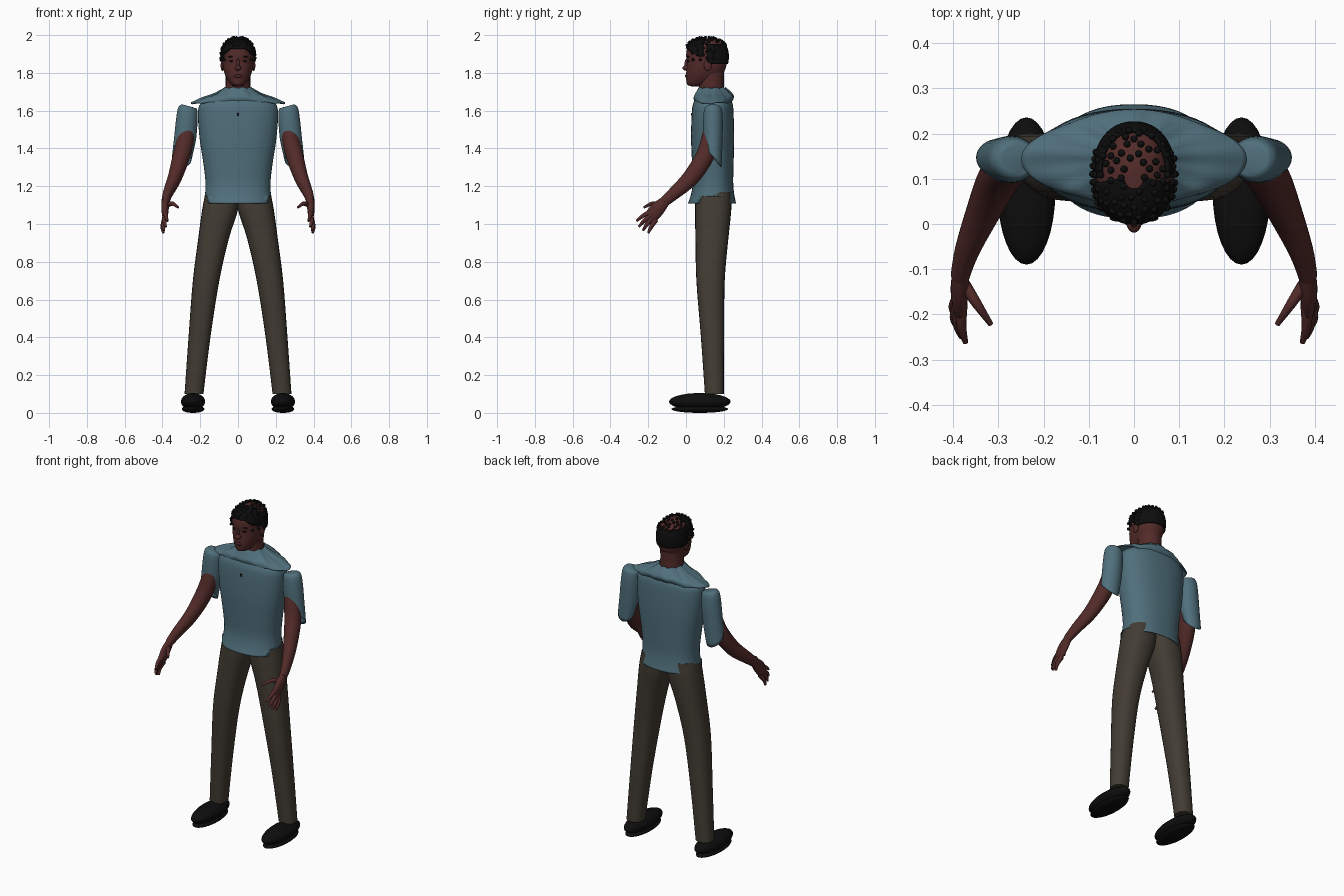
import bpy, bmesh, math, random
from mathutils import Vector, Matrix

cube = bpy.data.objects.get("Cube")
if cube:
    bpy.data.objects.remove(cube, do_unlink=True)
random.seed(4)


def material(name, rgb):
    m = bpy.data.materials.new(name)
    m.use_nodes = True
    m.diffuse_color = (*rgb, 1)
    bsdf = next(n for n in m.node_tree.nodes if n.type == 'BSDF_PRINCIPLED')
    bsdf.inputs["Base Color"].default_value = (*rgb, 1)
    bsdf.inputs["Roughness"].default_value = 0.8
    return m


SKIN = material("dark brown skin", (0.085, 0.024, 0.022))
LIPS = material("lip brown", (0.06, 0.016, 0.016))
SHIRT = material("dusty blue cloth", (0.08, 0.16, 0.2))
PANTS = material("olive brown cloth", (0.055, 0.045, 0.033))
BLACK = material("black", (0.004, 0.004, 0.004))


def finish(name, bm, mat, mirror=False):
    me = bpy.data.meshes.new(name)
    bm.to_mesh(me)
    bm.free()
    me.materials.append(mat)
    me.shade_smooth()
    me.set_sharp_from_angle(angle=math.radians(50))
    ob = bpy.data.objects.new(name, me)
    bpy.context.collection.objects.link(ob)
    if mirror:
        ob.modifiers.new("mirror", 'MIRROR').use_mirror_merge = False
    return ob


def smooth_path(rows, steps):
    """Catmull-Rom interpolation through rows of equal length."""
    out = []
    for i in range(len(rows) - 1):
        a, b, c, d = (rows[max(0, min(len(rows) - 1, i + k))] for k in (-1, 0, 1, 2))
        for s in range(steps):
            t = s / steps
            out.append([0.5 * (2 * q + (r - p) * t + (2 * p - 5 * q + 4 * r - w) * t * t
                               + (3 * q - p - 3 * r + w) * t ** 3)
                        for p, q, r, w in zip(a, b, c, d)])
    return out + [list(rows[-1])]


def loft(rows, seg=24, steps=4, power=2.0, follow=False, caps=(True, True)):
    """Skin of rings; each row is x, y, z, radius across, radius deep."""
    rows = smooth_path(rows, steps)
    mids = [Vector(r[:3]) for r in rows]
    bm = bmesh.new()
    rings = []
    for i, row in enumerate(rows):
        u, v = Vector((1, 0, 0)), Vector((0, 1, 0))
        if follow:
            t = (mids[min(i + 1, len(mids) - 1)] - mids[max(i - 1, 0)]).normalized()
            u = (u - t * u.dot(t)).normalized()
            v = t.cross(u)
        ring = []
        for k in range(seg):
            a = math.tau * k / seg
            c, s = math.cos(a), math.sin(a)
            c = math.copysign(abs(c) ** (2 / power), c)
            s = math.copysign(abs(s) ** (2 / power), s)
            ring.append(bm.verts.new(mids[i] + u * c * row[3] + v * s * row[4]))
        rings.append(ring)
    for lo, hi in zip(rings, rings[1:]):
        for k in range(seg):
            n = (k + 1) % seg
            bm.faces.new((lo[k], lo[n], hi[n], hi[k]))
    for on, ring in zip(caps, (rings[0], rings[-1])):
        if on:
            bm.faces.new(ring)
    bmesh.ops.recalc_face_normals(bm, faces=bm.faces)
    return bm


def blob(name, centre, radii, mat, mirror=False, seg=24):
    bm = bmesh.new()
    bmesh.ops.create_uvsphere(bm, u_segments=seg, v_segments=seg // 2, radius=1,
                              matrix=Matrix.Translation(centre) @ Matrix.Diagonal((*radii, 1)))
    return finish(name, bm, mat, mirror)


# Shoes
blob("shoe_upper", (0.238, 0.073, 0.06), (0.064, 0.163, 0.045), BLACK, True, 32)
blob("shoe_sole", (0.238, 0.073, 0.02), (0.06, 0.15, 0.02), BLACK, True, 32)

# Trousers
leg = [(0.233, 0.15, 0.1, 0.05, 0.05), (0.204, 0.14, 0.4, 0.058, 0.061),
       (0.169, 0.13, 0.7, 0.07, 0.075), (0.13, 0.137, 0.92, 0.081, 0.087),
       (0.094, 0.144, 1.08, 0.095, 0.096), (0.085, 0.145, 1.17, 0.086, 0.092)]
finish("trouser_leg", loft(leg, power=2.3), PANTS, True)

# Shirt body, with slits at both sides of the hem
body = [(0, 0.138, 1.11, 0.178, 0.127), (0, 0.141, 1.16, 0.174, 0.114),
        (0, 0.143, 1.22, 0.172, 0.107), (0, 0.142, 1.32, 0.183, 0.11),
        (0, 0.141, 1.45, 0.203, 0.114), (0, 0.141, 1.58, 0.212, 0.111),
        (0, 0.142, 1.635, 0.2, 0.105), (0, 0.143, 1.67, 0.15, 0.09)]
bm = loft(body, seg=48, power=2.3, caps=(False, True))
for v in bm.verts:
    if abs(v.co.y - 0.14) < 0.07:
        v.co.z = max(v.co.z, 1.15)
shirt = finish("shirt_body", bm, SHIRT)
shirt.modifiers.new("thickness", 'SOLIDIFY').thickness = 0.004

# Shoulder yoke with a ragged edge and collar
yoke = [(0, 0.143, 1.642, 0.25, 0.095), (0, 0.147, 1.668, 0.19, 0.107),
        (0, 0.147, 1.69, 0.125, 0.098), (0, 0.138, 1.722, 0.07, 0.072)]
bm = loft(yoke, seg=64, caps=(False, False))
for v in bm.verts:
    a = math.atan2(v.co.y - 0.145, v.co.x)
    v.co.z += 0.003 * math.sin(9 * a) + 0.002 * math.sin(23 * a)
cloth = finish("shirt_yoke", bm, SHIRT)
cloth.modifiers.new("thickness", 'SOLIDIFY').thickness = 0.005
blob("shirt_button", (0, 0.031, 1.58), (0.007, 0.005, 0.009), BLACK, seg=12)

# Sleeves, with the hem cut higher in front
sleeve = [(0.265, 0.143, 1.625, 0.03, 0.028), (0.267, 0.143, 1.612, 0.05, 0.045),
          (0.271, 0.143, 1.55, 0.057, 0.052), (0.282, 0.143, 1.43, 0.058, 0.05),
          (0.298, 0.147, 1.3, 0.052, 0.042)]
bm = loft(sleeve, seg=32, follow=True, caps=(True, False))
for v in bm.verts:
    fade = max(0, (1.46 - v.co.z) / 0.16)
    v.co.z += fade * 1.1 * max(0, 0.19 - v.co.y)
cuff = finish("shirt_sleeve", bm, SHIRT, True)
cuff.modifiers.new("thickness", 'SOLIDIFY').thickness = 0.003

# Arms and hands
arm = [(0.26, 0.14, 1.57, 0.03, 0.03), (0.274, 0.128, 1.47, 0.045, 0.042),
       (0.3, 0.1, 1.36, 0.046, 0.048), (0.335, 0.025, 1.245, 0.037, 0.044),
       (0.37, -0.06, 1.165, 0.027, 0.034), (0.385, -0.115, 1.118, 0.021, 0.027)]
finish("arm", loft(arm, follow=True), SKIN, True)
palm = [(0.383, -0.105, 1.127, 0.019, 0.025), (0.386, -0.145, 1.085, 0.02, 0.037),
        (0.386, -0.18, 1.045, 0.015, 0.037), (0.385, -0.19, 1.032, 0.008, 0.028)]
finish("palm", loft(palm, seg=20, follow=True), SKIN, True)
fingers = {
    "index_finger": [(0.382, -0.175, 1.07), (0.382, -0.225, 1.045), (0.373, -0.262, 1.016)],
    "middle_finger": [(0.385, -0.18, 1.05), (0.39, -0.222, 1.016), (0.382, -0.25, 0.985)],
    "ring_finger": [(0.387, -0.175, 1.035), (0.397, -0.207, 0.998), (0.392, -0.228, 0.965)],
    "little_finger": [(0.388, -0.16, 1.022), (0.4, -0.184, 0.985), (0.395, -0.2, 0.952)],
    "thumb": [(0.375, -0.135, 1.1), (0.347, -0.178, 1.108), (0.317, -0.222, 1.088)]}
for name, pts in fingers.items():
    rows = [(*p, r, r) for p, r in zip(pts, (0.014, 0.011, 0.006))]
    finish(name, loft(rows, seg=12, follow=True), SKIN, True)

# Neck and head
neck = [(0, 0.14, 1.64, 0.075, 0.075), (0, 0.135, 1.72, 0.066, 0.066),
        (0, 0.133, 1.82, 0.066, 0.07)]
finish("neck", loft(neck), SKIN)
skull = [(0, 0.05, 1.728, 0.018, 0.022), (0, 0.06, 1.742, 0.04, 0.054),
         (0, 0.088, 1.775, 0.062, 0.088), (0, 0.104, 1.815, 0.077, 0.102),
         (0, 0.11, 1.855, 0.083, 0.106), (0, 0.11, 1.895, 0.084, 0.109),
         (0, 0.109, 1.935, 0.076, 0.101), (0, 0.108, 1.965, 0.055, 0.076),
         (0, 0.108, 1.982, 0.022, 0.03)]
bm = loft(skull, seg=48, steps=5, power=2.2)
scalp = [v.co.copy() for v in bm.verts if v.co.z > 1.865]
hair = bm.copy()
finish("head", bm, SKIN)
blob("nose", (0, 0.004, 1.826), (0.017, 0.023, 0.015), SKIN)
blob("nose_bridge", (0, 0.008, 1.846), (0.009, 0.016, 0.032), SKIN)
blob("lips", (0, 0.008, 1.783), (0.025, 0.014, 0.011), LIPS)
blob("chin", (0, 0.022, 1.75), (0.028, 0.02, 0.018), SKIN)
blob("ear", (0.083, 0.115, 1.84), (0.009, 0.02, 0.03), SKIN, True)
blob("eye", (0.033, 0.014, 1.862), (0.013, 0.008, 0.005), BLACK, True, 16)
blob("eyebrow", (0.034, 0.013, 1.886), (0.02, 0.008, 0.004), BLACK, True, 16)


# Hair: a front patch and a back patch raised from the scalp
def hairy(c):
    front = c.y < 0.1 and c.z > 1.925 - max(0, abs(c.x) - 0.045)
    back = c.y > 0.105 and 1.85 < c.z < 1.947
    return front or back


bald = [f for f in hair.faces if not hairy(f.calc_center_median())]
bmesh.ops.delete(hair, geom=bald, context='FACES')
patch = finish("hair_patches", hair, BLACK)
shell = patch.modifiers.new("thickness", 'SOLIDIFY')
shell.thickness, shell.offset = 0.008, 1

# Hair curls: small beads spread over the crown and temples
random.shuffle(scalp)
beads = []
for p in scalp:
    crown = p.z > 1.94
    temple = abs(p.x) > 0.066 and p.y < 0.16
    if (crown or temple) and all((p - q).length > 0.018 for q in beads):
        beads.append(p)
bm = bmesh.new()
for p in beads:
    out = (p - Vector((0, 0.11, 1.88))).normalized() * 0.007
    bmesh.ops.create_icosphere(bm, subdivisions=2, radius=0.008,
                               matrix=Matrix.Translation(p + out))
finish("hair_curls", bm, BLACK)
